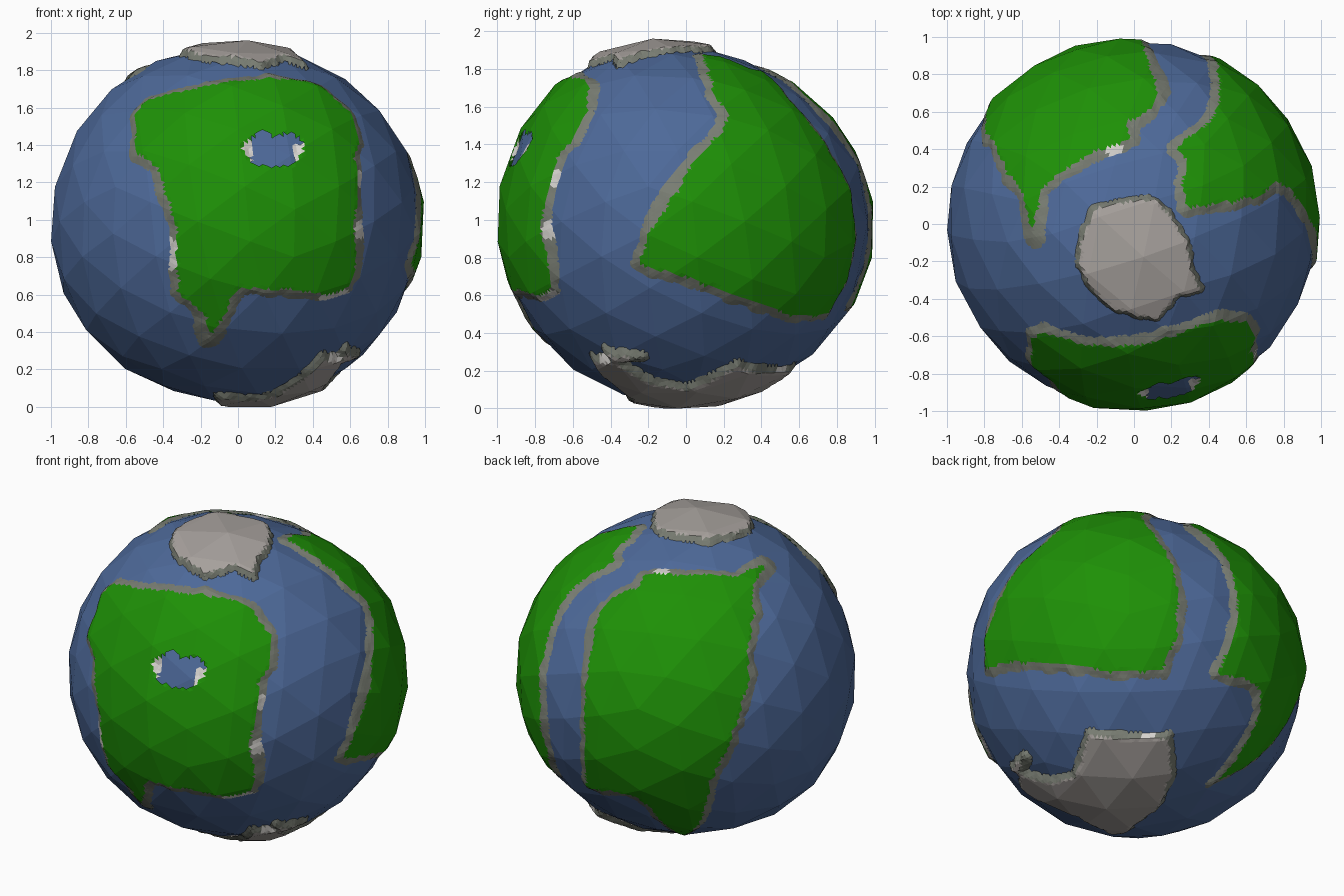
import bpy, bmesh, math
from mathutils import Vector, noise

if "Cube" in bpy.data.objects:
    bpy.data.objects.remove(bpy.data.objects["Cube"])

R, CZ = 0.986, 0.975          # ocean radius, height of globe centre
LIFT, COAST = 0.02, 0.055     # land height, width of the sloping shore


def material(name, rgb):
    m = bpy.data.materials.new(name)
    m.diffuse_color = (*rgb, 1)
    m.use_nodes = True
    m.node_tree.nodes["Principled BSDF"].inputs["Base Color"].default_value = m.diffuse_color
    return m


BLUE = material("ocean blue", (0.075, 0.142, 0.32))
GREEN = material("land green", (0.013, 0.28, 0.002))
SHORE = material("shore grey", (0.19, 0.205, 0.17))
ICE = material("ice grey", (0.39, 0.36, 0.34))
PALE = material("pale rock", (0.68, 0.66, 0.63))

# The globe is not quite round: (direction, amount, sharpness)
BULGES = [(Vector((.08, .45, .89)).normalized(), -.08, 4),
          (Vector((-.85, -.1, -.5)).normalized(), .02, 4),
          (Vector((-.2, .3, -.93)).normalized(), -.03, 6)]


def bulge(d):
    return 1 + sum(a * max(0, d.dot(c)) ** n for c, a, n in BULGES)


# Outline points are given in flat view coordinates and wrapped onto the globe
def tilted(right, horiz, elev):
    s, c = math.sin(math.radians(elev)), math.cos(math.radians(elev))
    return Vector((*right, 0)), Vector((-s * horiz[0], -s * horiz[1], c))


VIEWS = {
    "front": tilted((1, 0), (0, -1), 0),
    "right": tilted((0, 1), (1, 0), 0),
    "top": (Vector((1, 0, 0)), Vector((0, 1, 0))),
    "rear": tilted((-0.8, -0.6), (-0.6, 0.8), 30),
    "below": tilted((-0.819, 0.574), (0.574, 0.819), -25),
}


def wrap(view, pts):
    right, up = VIEWS[view]
    out = []
    for a, b in pts:
        if view in ("front", "right"):
            b -= CZ
        rad = 0.98
        for _ in range(4):
            x, y = a / rad, b / rad
            w = math.sqrt(max(0, 1 - x * x - y * y))
            p = (right * x + up * y + right.cross(up) * w).normalized()
            rad = 0.98 * bulge(p)
        out.append(p)
    return out


# Places where pale rock shows, and places where the shore is wider
PALE_SPOTS = (wrap("front", [(-.36, .84), (-.36, .76), (.66, .93), (.67, 1.2), (.48, .57),
                             (.56, .57), (.50, .24), (.52, .31)])
              + wrap("top", [(-.10, .40)]) + wrap("right", [(.48, .19)]))
SHOALS = (wrap("front", [(-.15, .35), (.64, .85)]) + wrap("right", [(-.10, 1.08)])
          + wrap("top", [(.14, .77), (-.53, -.07)]))


class Region:
    """Outline on the sphere, measured in a map centred on a point."""
    def __init__(self, pts, centre=None):
        self.c = centre or sum(pts, Vector()).normalized()
        self.e1 = self.c.orthogonal().normalized()
        self.e2 = self.c.cross(self.e1)
        self.poly = [self.flat(p) for p in pts]
        self.reach = max(p.length for p in self.poly) + 0.15

    def flat(self, p):
        v = Vector((p.dot(self.e1), p.dot(self.e2)))
        ang = math.acos(max(-1, min(1, p.dot(self.c))))
        return v.normalized() * ang if v.length > 1e-9 else Vector((0, 0))

    def distance(self, p):
        q = self.flat(p)
        if q.length > self.reach:
            return -1
        inside, best = False, 9
        for a, b in zip(self.poly, self.poly[1:] + self.poly[:1]):
            ab = b - a
            t = max(0, min(1, (q - a).dot(ab) / max(ab.length_squared, 1e-9)))
            best = min(best, (q - a - ab * t).length)
            if (a.y > q.y) != (b.y > q.y) and q.x < a.x + ab.x * (q.y - a.y) / ab.y:
                inside = not inside
        return best if inside else -best


# Faceted globe with a flat facet at each pole
def globe(cuts=0):
    bm = bmesh.new()
    bmesh.ops.create_icosphere(bm, subdivisions=3, radius=R)
    top = max(bm.faces, key=lambda f: round(f.calc_area(), 4) + 0.001 * f.normal.z)
    rot = top.normal.rotation_difference(Vector((0, 0, 1))).to_matrix()
    bmesh.ops.rotate(bm, verts=bm.verts, matrix=rot)
    for v in bm.verts:
        v.co *= bulge(v.co.normalized())
    if cuts:
        bmesh.ops.subdivide_edges(bm, edges=bm.edges[:], cuts=cuts, use_grid_fill=True)
    return bm


def finish(bm, name, mats):
    me = bpy.data.meshes.new(name)
    bm.to_mesh(me)
    bm.free()
    for m in mats:
        me.materials.append(m)
    ob = bpy.data.objects.new(name, me)
    bpy.context.collection.objects.link(ob)
    return ob


# Raised shell over the globe facets, with a shore sloping down to the water
def landmass(name, region, mat, coast=COAST, lift=LIFT, lake=None):
    bm = globe(11)
    dist, hole = {}, {}
    for v in bm.verts:
        p = v.co.normalized()
        d = region.distance(p)
        if d > -0.3:
            d += 0.02 * noise.noise(p * 15)
            if d < 0:
                d /= 1 + max(max(0, 1 - (p - s).length / 0.22) for s in SHOALS)
        hole[v] = lake.distance(p) if lake else -1
        dist[v] = d
    doomed = []
    for f in bm.faces:
        d = sum(dist[v] for v in f.verts) / len(f.verts)
        h = sum(hole[v] for v in f.verts) / len(f.verts)
        c = f.calc_center_median()
        if d < -coast:
            doomed.append(f)
        elif h > 0:
            # pale rock only at the left end and the lower right of the lake
            if not (c.x < 0.08 or (c.x > 0.30 and c.z < 1.385 - CZ)):
                doomed.append(f)
            f.material_index = 2
        elif d < 0:
            near = any((c.normalized() - s).length < 0.05 for s in PALE_SPOTS)
            f.material_index = 2 if near else 1
    for v in bm.verts:
        k = min(1 + dist[v] / coast, 1)
        if hole[v] > 0:
            k = min(k, max(0.1, 1 - hole[v] / 0.03))
        v.co *= 1 + max(-0.3, k) * lift
    bmesh.ops.delete(bm, geom=doomed, context="FACES")
    return finish(bm, name, [mat, SHORE, PALE])


parts = [finish(globe(), "ocean", [BLUE])]

# Front continent with its lake
front = Region(wrap("front", [
    (-.53, 1.54), (-.47, 1.62), (-.18, 1.69), (.17, 1.73), (.44, 1.69), (.60, 1.55),
    (.65, 1.40), (.62, 1.32), (.64, 1.24), (.62, .95), (.625, .76), (.59, .63),
    (.49, .59), (.22, .62), (.01, .63), (-.15, .36), (-.17, .48), (-.31, .60),
    (-.32, .95), (-.375, 1.11), (-.42, 1.27), (-.53, 1.33)]))
lake = Region(wrap("front", [
    (.02, 1.38), (.14, 1.46), (.20, 1.42), (.27, 1.45), (.35, 1.41), (.35, 1.34),
    (.29, 1.27), (.13, 1.27), (.07, 1.29)]), front.c)
parts.append(landmass("front_continent", front, GREEN, lake=lake))

# Right continent
parts.append(landmass("right_continent", Region(
    wrap("top", [(.28, .08), (.26, .22), (.30, .34), (.22, .40), (.38, .52), (.45, .62),
                 (.45, .80)])
    + wrap("right", [
        (.87, 1.06), (.885, .90), (.845, .68), (.74, .49), (.55, .48), (.26, .58),
        (.07, .66), (-.22, .74), (-.25, .77), (-.17, .95), (-.03, 1.16), (.05, 1.30),
        (.20, 1.46), (.22, 1.54), (.15, 1.64), (.11, 1.78)])), GREEN))

# Rear continent
parts.append(landmass("rear_continent", Region(
    wrap("top", [(.10, .80), (.125, .67), (.06, .57), (-.05, .53), (0, .45), (-.15, .40),
                 (-.48, .19), (-.53, -.05), (-.57, .16), (-.67, .27), (-.73, .45)])
    + wrap("rear", [
        (.345, -.12), (.29, -.29), (.20, -.53), (.11, -.70), (.06, -.90), (-.03, -.97),
        (-.25, -.82), (-.38, -.75), (-.60, -.70), (-.61, -.47), (-.61, -.18),
        (-.57, .06), (-.53, .26)])), GREEN))

# Polar ice caps
parts.append(landmass("north_ice_cap", Region(wrap("top", [
    (-.20, .08), (.08, .13), (.18, .07), (.28, -.10), (.30, -.20), (.35, -.35), (.24, -.36),
    (.12, -.50), (-.05, -.46), (-.17, -.40), (-.28, -.22), (-.26, -.05)])),
    ICE, coast=0.035, lift=0.035))
parts.append(landmass("south_ice_cap", Region(
    wrap("front", [(-.10, .05), (.20, .06), (.33, .14), (.45, .25), (.64, .27)])
    + wrap("below", [(-.71, -.62), (-.48, -.71), (-.36, -.68), (-.31, -.45), (.14, -.45),
                     (.18, -.65), (.12, -.82)])), ICE, coast=0.04, lift=0.035))

# Stand the globe on the ground
low = min(v.co.z for ob in parts for v in ob.data.vertices)
for ob in parts:
    ob.location = (-0.006, 0, -low)
